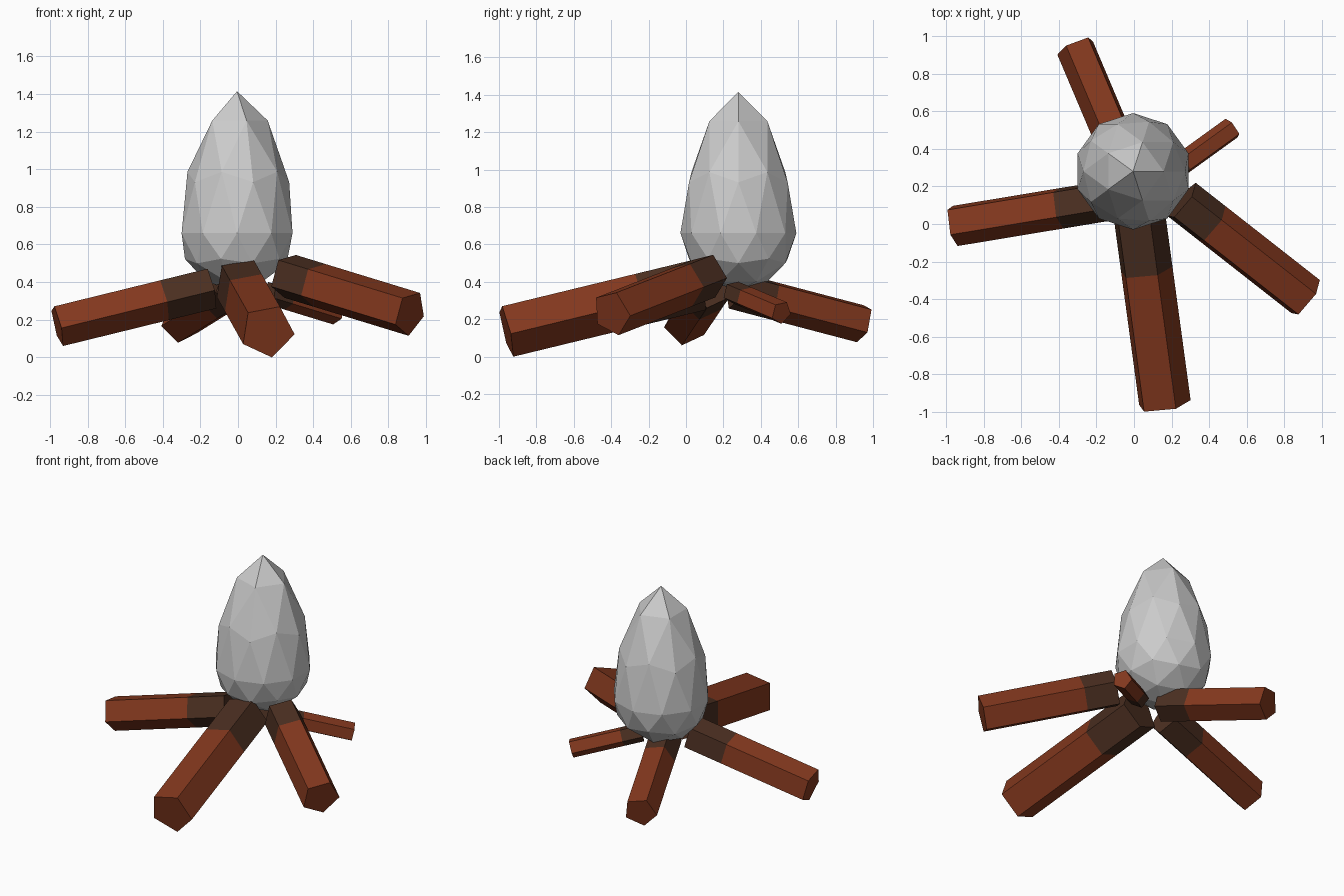
import bpy, bmesh
from math import cos, sin, radians
from mathutils import Vector

if "Cube" in bpy.data.objects:
    bpy.data.objects.remove(bpy.data.objects["Cube"])


def material(name, rgb):
    m = bpy.data.materials.new(name)
    m.diffuse_color = (*rgb, 1)
    m.use_nodes = True
    m.node_tree.nodes["Principled BSDF"].inputs["Base Color"].default_value = m.diffuse_color
    return m


wood = material("wood", (0.23, 0.04, 0.013))
char = material("charred_wood", (0.07, 0.028, 0.015))


def log(name, outer, inner, radius, burnt):
    """Five-sided log from outer to inner end; the last 'burnt' share is charred."""
    outer, inner = Vector(outer), Vector(inner)
    out = (outer - inner).normalized()
    right = Vector((0, 0, 1)).cross(out).normalized()
    up = out.cross(right)
    bm = bmesh.new()
    rings = []
    for t in (0, 1 - burnt, 1):
        c = outer.lerp(inner, t)
        rings.append([bm.verts.new(c + radius * (right * cos(radians(65 + 72 * k))
                                                 + up * sin(radians(65 + 72 * k))))
                      for k in range(5)])
    for i in range(2):
        for k in range(5):
            n = (k + 1) % 5
            f = bm.faces.new((rings[i][k], rings[i][n], rings[i + 1][n], rings[i + 1][k]))
            f.material_index = i
    bm.faces.new(rings[0])
    bm.faces.new(rings[2]).material_index = 1
    bmesh.ops.recalc_face_normals(bm, faces=bm.faces)
    me = bpy.data.meshes.new(name)
    bm.to_mesh(me)
    bm.free()
    me.materials.append(wood)
    me.materials.append(char)
    bpy.context.collection.objects.link(bpy.data.objects.new(name, me))


# Logs laid in a ring, leaning up to the middle
log("left_log", (-0.96, -0.005, 0.17), (-0.145, 0.13, 0.37), 0.115, 0.31)
log("front_log", (0.157, -0.96, 0.14), (0.017, 0.07, 0.39), 0.147, 0.31)
log("right_log", (0.915, -0.397, 0.233), (0.255, 0.12, 0.435), 0.124, 0.24)
log("back_log", (-0.31, 0.945, 0.18), (-0.02, 0.26, 0.36), 0.108, 0.28)
log("small_log", (0.525, 0.51, 0.235), (0.165, 0.25, 0.345), 0.063, 0.28)

# Flame: faceted ball with its upper half drawn up to a point
bpy.ops.mesh.primitive_ico_sphere_add(subdivisions=2, radius=1)
flame = bpy.context.object
flame.name = "flame"
for v in flame.data.vertices:
    x, y, z = v.co
    if z > 0:
        z = 0.57 * z + 0.185 * z ** 3 if z < 0.95 else 0.755
    else:
        z *= 0.305
    v.co = (0.31 * x - 0.005, 0.31 * y + 0.28, 0.66 + z)
